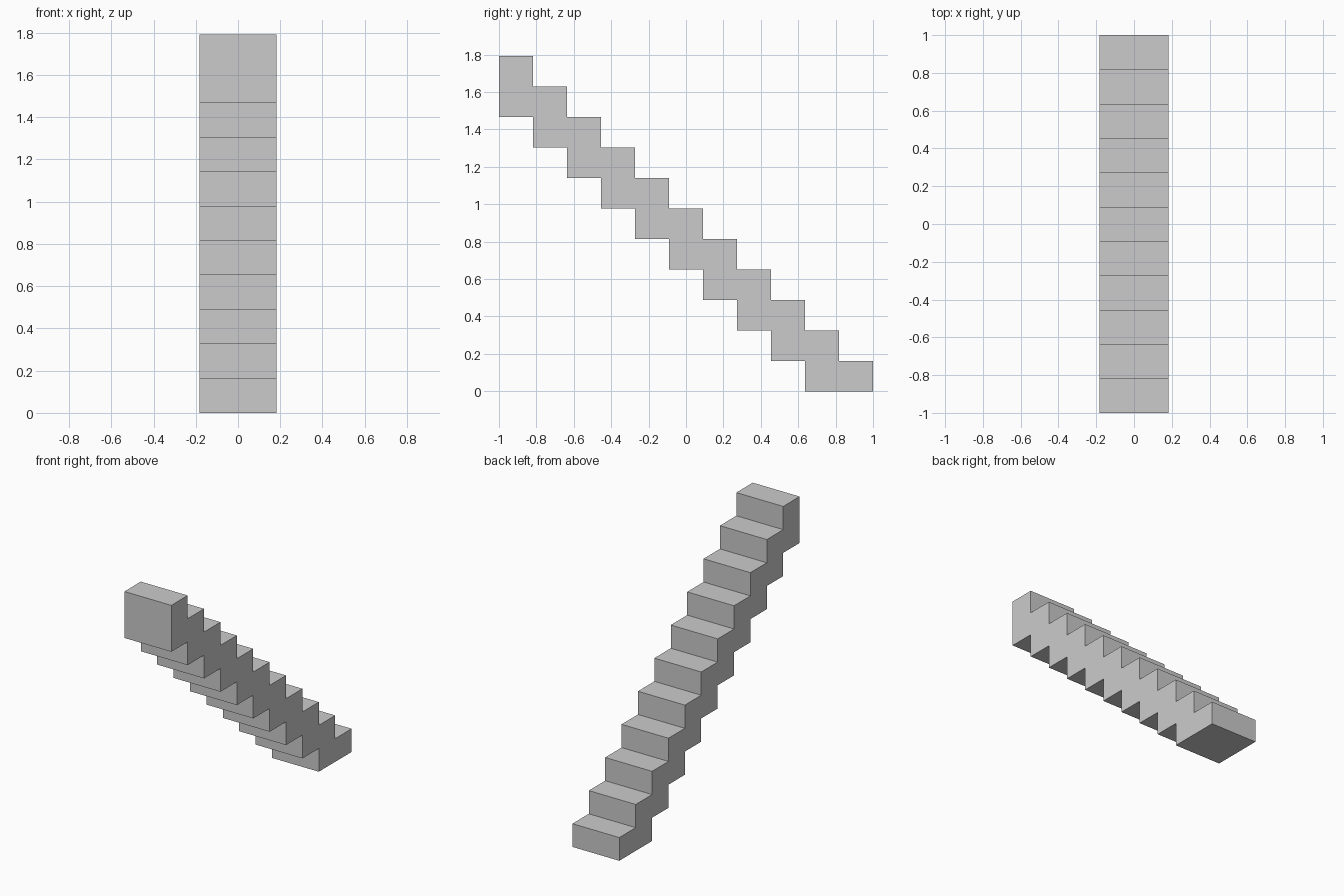
import bpy, bmesh

if "Cube" in bpy.data.objects:
    bpy.data.objects.remove(bpy.data.objects["Cube"])

STEPS = 11
TREAD = 2 / STEPS
RISER = 0.163
HALF_WIDTH = 0.182

# Side profile: stepped top going up, stepped underside coming back down
upper, lower = [], []
for i in range(STEPS):
    y0, y1 = 1 - i * TREAD, 1 - (i + 1) * TREAD
    top = (i + 1) * RISER
    upper += [(y0, top), (y1, top)]
    if i >= 1:
        bottom = (i - 1) * RISER
        # the first two steps share one flat base
        lower += [(1 if i == 1 else y0, bottom), (y1, bottom)]
profile = upper + lower[::-1]

# Staircase: extrude the profile across its width
bm = bmesh.new()
face = bm.faces.new([bm.verts.new((-HALF_WIDTH, y, z)) for y, z in profile])
result = bmesh.ops.extrude_face_region(bm, geom=[face], use_keep_orig=True)
verts = [g for g in result["geom"] if isinstance(g, bmesh.types.BMVert)]
bmesh.ops.translate(bm, verts=verts, vec=(2 * HALF_WIDTH, 0, 0))
bmesh.ops.recalc_face_normals(bm, faces=bm.faces)
mesh = bpy.data.meshes.new("staircase")
bm.to_mesh(mesh)
bm.free()
bpy.context.collection.objects.link(bpy.data.objects.new("staircase", mesh))
